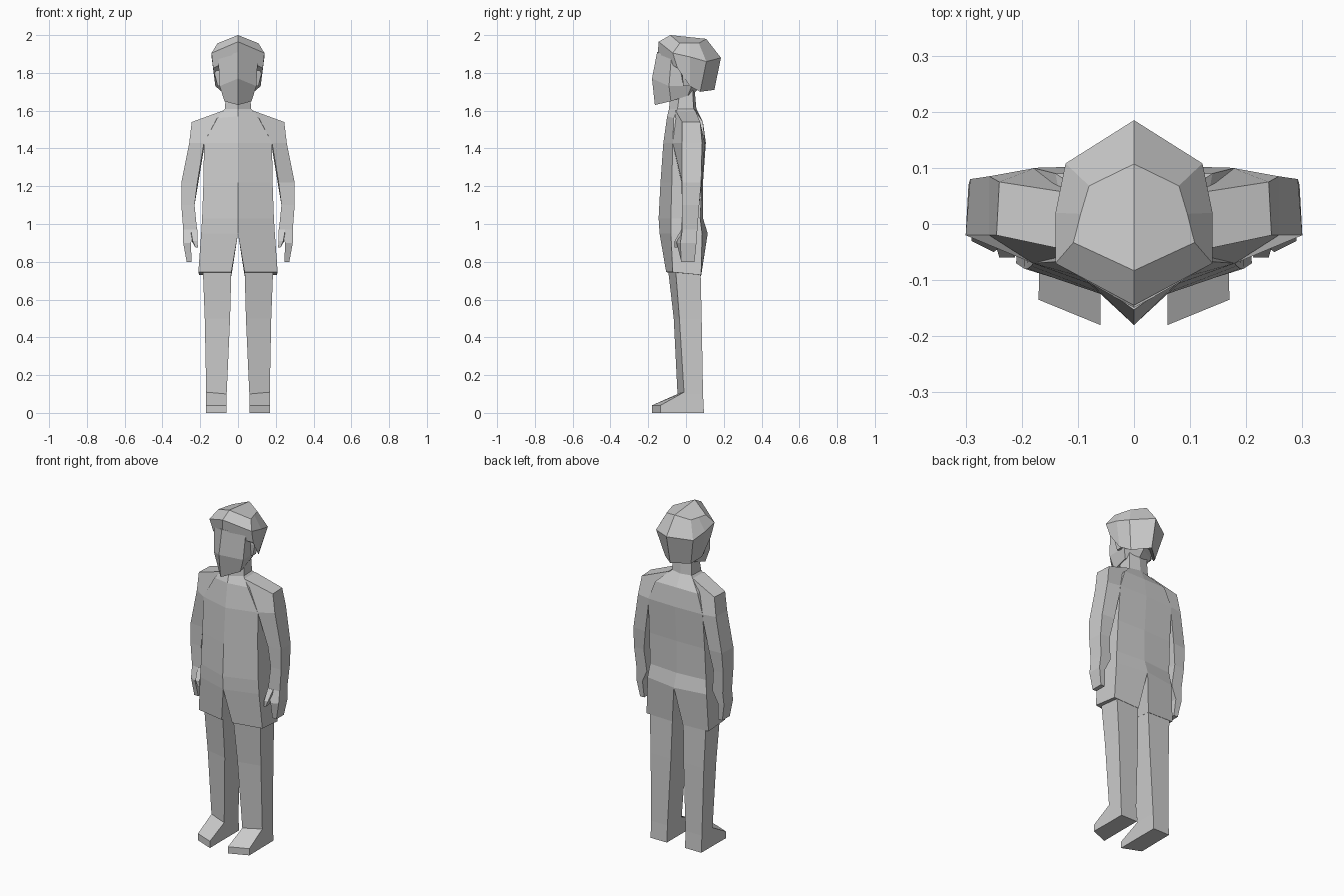
import bpy, bmesh

grey = bpy.data.materials.new("plain_grey")
grey.diffuse_color = (0.6, 0.6, 0.6, 1)


def level(z, *xy):
    """Horizontal ring of points at height z."""
    return [(x, y, z) for x, y in xy]


def loft(name, rings):
    """Skin a stack of closed rings, drop faces on the centre plane, mirror in x."""
    bm = bmesh.new()
    rows = [[bm.verts.new(p) for p in ring] for ring in rings]
    n = len(rows[0])
    for a, b in zip(rows, rows[1:]):
        for i in range(n):
            j = (i + 1) % n
            bm.faces.new((a[i], a[j], b[j], b[i]))
    bm.faces.new(rows[0])
    bm.faces.new(rows[-1])
    seam = [f for f in bm.faces if all(abs(v.co.x) < 1e-5 for v in f.verts)]
    bmesh.ops.delete(bm, geom=seam, context='FACES')
    # mirrored half, welded along the centre line
    geom = bm.verts[:] + bm.edges[:] + bm.faces[:]
    dup = bmesh.ops.duplicate(bm, geom=geom)["geom"]
    for v in dup:
        if isinstance(v, bmesh.types.BMVert):
            v.co.x = -v.co.x
    bmesh.ops.remove_doubles(bm, verts=bm.verts[:], dist=1e-5)
    bmesh.ops.recalc_face_normals(bm, faces=bm.faces[:])
    mesh = bpy.data.meshes.new(name)
    bm.to_mesh(mesh)
    bm.free()
    mesh.materials.append(grey)
    obj = bpy.data.objects.new(name, mesh)
    bpy.context.collection.objects.link(obj)
    return obj


# Jacket body running up into the neck
loft("torso_and_neck", [
    level(0.95, (0, -.14), (.195, -.08), (.195, .085), (0, .115)),
    level(1.03, (0, -.145), (.19, -.08), (.185, .075), (0, .09)),
    level(1.22, (0, -.135), (.183, -.075), (.183, .085), (0, .09)),
    level(1.43, (0, -.12), (.18, -.07), (.18, .10), (0, .105)),
    [(0, -.10, 1.57), (.11, -.065, 1.56), (.14, .09, 1.54), (0, .09, 1.54)],
    level(1.61, (0, -.09), (.07, -.045), (.065, .04), (0, .055)),
    level(1.72, (0, -.08), (.06, -.03), (.06, .035), (0, .045)),
])

# Jacket tails split by a slit at the centre
loft("jacket_tails", [
    [(.035, -.105, .745), (.21, -.07, .745), (.205, .08, .73), (.035, .08, .725)],
    level(0.95, (0, -.14), (.195, -.08), (.195, .085), (0, .115)),
])

# Sleeves and hands
loft("arms", [
    [(.08, -.055, 1.60), (.245, -.02, 1.54), (.24, .075, 1.54), (.08, .05, 1.60)],
    level(1.43, (.18, -.07), (.258, -.02), (.258, .085), (.175, .10)),
    level(1.22, (.215, -.025), (.30, -.02), (.292, .08), (.21, .085)),
    level(1.10, (.23, -.02), (.30, -.02), (.295, .07), (.23, .07)),
    level(0.97, (.217, -.025), (.29, -.02), (.285, .06), (.217, .06)),
    level(0.90, (.25, -.05), (.29, -.03), (.29, .055), (.25, .055)),
    level(0.80, (.245, -.025), (.272, -.025), (.272, .045), (.245, .045)),
])
loft("thumbs", [
    level(0.97, (.215, -.025), (.25, -.025), (.25, .02), (.215, .02)),
    level(0.91, (.215, -.06), (.24, -.06), (.245, -.02), (.215, -.02)),
    level(0.875, (.212, -.06), (.225, -.06), (.225, -.035), (.212, -.035)),
])

# Trouser legs
loft("legs", [
    level(0.00, (.06, -.045), (.168, -.01), (.168, .095), (.06, .095)),
    level(0.10, (.06, -.045), (.168, -.01), (.168, .09), (.06, .09)),
    level(0.50, (.042, -.065), (.176, -.035), (.176, .083), (.042, .083)),
    level(0.76, (.035, -.095), (.186, -.055), (.186, .077), (.035, .077)),
])

# Shoes, lofted from ankle to toe
loft("shoes", [
    [(.06, -.03, 0), (.168, .02, 0), (.168, .02, .11), (.06, -.03, .11)],
    [(.06, -.045, 0), (.168, -.01, 0), (.168, -.01, .11), (.06, -.045, .10)],
    [(.06, -.18, 0), (.17, -.135, 0), (.17, -.135, .04), (.06, -.18, .04)],
])

# Face wedge
loft("face", [
    [(0, -.165, 1.63), (.072, -.08, 1.65), (.07, .01, 1.68), (0, .04, 1.69)],
    [(0, -.18, 1.77), (.097, -.09, 1.73), (.095, .03, 1.73), (0, .08, 1.73)],
    [(0, -.153, 1.91), (.105, -.078, 1.88), (.105, .04, 1.88), (0, .09, 1.90)],
])

# Hair cap
loft("hair", [
    [(0, -.15, 1.89), (.132, -.045, 1.825), (.12, .02, 1.73),
     (.085, .075, 1.70), (0, .15, 1.71)],
    [(0, -.145, 1.965), (.14, -.07, 1.905), (.14, .02, 1.885),
     (.122, .108, 1.86), (0, .185, 1.88)],
    [(0, -.083, 2.0), (.108, -.033, 1.957), (.095, .018, 1.957),
     (.08, .068, 1.957), (0, .107, 1.98)],
])

# Ears
loft("ears", [
    level(1.73, (.09, -.015), (.108, -.015), (.108, .015), (.09, .015)),
    level(1.80, (.09, -.03), (.125, -.02), (.125, .02), (.09, .02)),
    level(1.83, (.09, -.03), (.118, -.02), (.118, .02), (.09, .02)),
])
